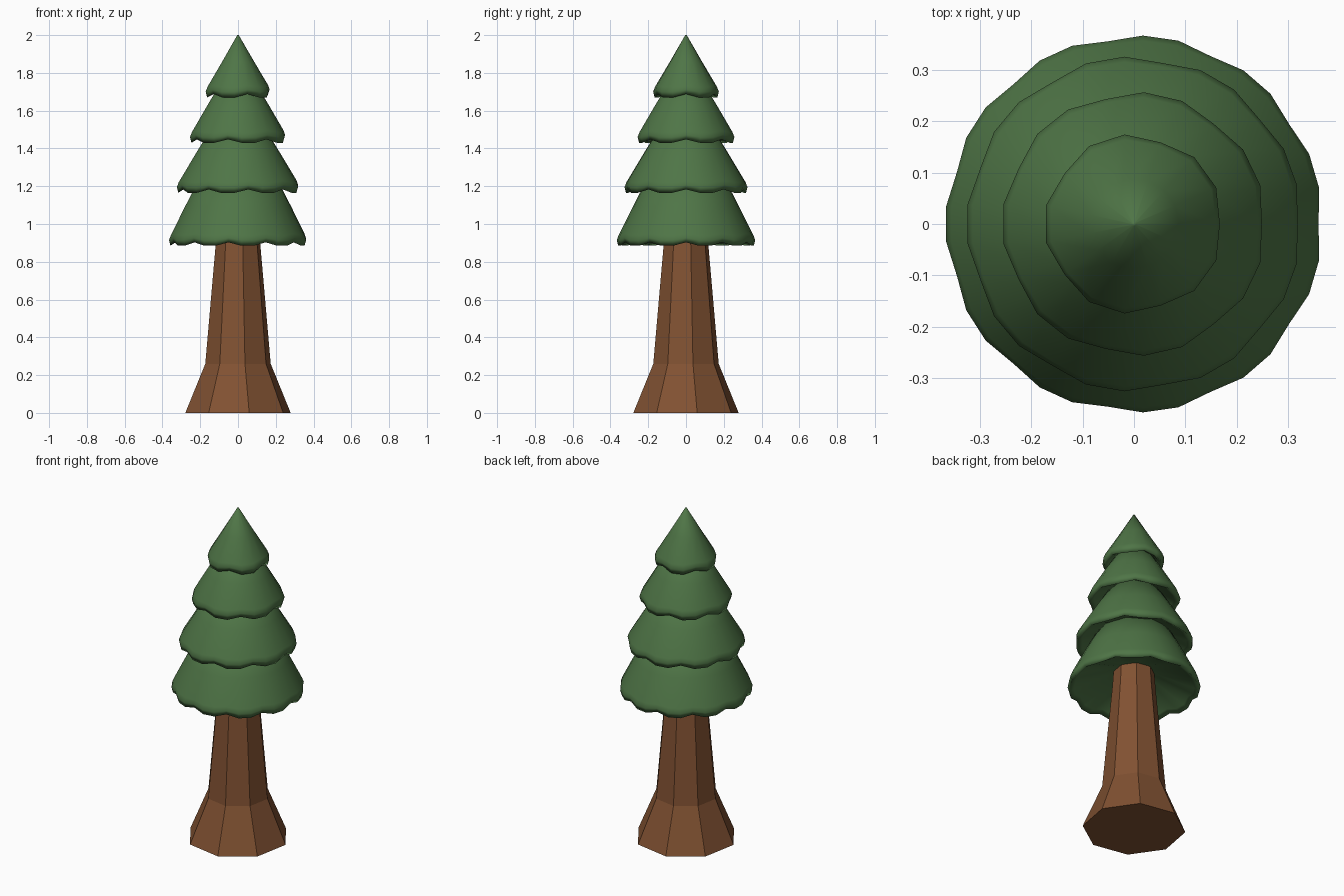
import bpy, bmesh, math

if "Cube" in bpy.data.objects:
    bpy.data.objects.remove(bpy.data.objects["Cube"])


def make_material(name, rgb):
    mat = bpy.data.materials.new(name)
    mat.diffuse_color = (*rgb, 1.0)
    mat.use_nodes = True
    mat.node_tree.nodes["Principled BSDF"].inputs["Base Color"].default_value = mat.diffuse_color
    return mat


bark = make_material("bark brown", (0.22, 0.084, 0.032))
needles = make_material("needle green", (0.078, 0.178, 0.062))


def loft(name, rings, mat, smooth):
    """Bridge equal-sized rings of points; cap the first and last ring."""
    bm = bmesh.new()
    loops = [[bm.verts.new(p) for p in ring] for ring in rings]
    n = len(loops[0])
    for a, b in zip(loops, loops[1:]):
        for i in range(n):
            j = (i + 1) % n
            bm.faces.new((a[i], a[j], b[j], b[i]))
    bm.faces.new(loops[0][::-1])
    bm.faces.new(loops[-1])
    bmesh.ops.remove_doubles(bm, verts=bm.verts, dist=0.0005)
    bmesh.ops.recalc_face_normals(bm, faces=bm.faces)
    for f in bm.faces:
        f.smooth = smooth
    mesh = bpy.data.meshes.new(name)
    bm.to_mesh(mesh)
    bm.free()
    mesh.materials.append(mat)
    obj = bpy.data.objects.new(name, mesh)
    bpy.context.collection.objects.link(obj)
    return obj


def ring(n, radius, z, start=0.0, dent=0.0, lift=0.0):
    """Ring of n points; every third point is pulled in and raised."""
    pts = []
    for i in range(n):
        a = start + 2 * math.pi * i / n
        valley = 1 if i % 3 == 0 else 0
        r = radius - dent * valley
        pts.append((r * math.cos(a), r * math.sin(a), z + lift * valley))
    return pts


# Trunk: eight flat sides with a flared foot
loft("trunk", [ring(8, r, z, math.radians(12)) for r, z in
               ((0.285, 0.0), (0.177, 0.26), (0.120, 0.90), (0.112, 1.02))],
     bark, False)

# Foliage tiers: lobes, rim radius, rim bottom z, top radius, top z
tiers = [
    ("bottom_foliage", 11, 0.367, 0.885, 0.195, 1.26),
    ("lower_foliage", 9, 0.326, 1.165, 0.135, 1.52),
    ("upper_foliage", 7, 0.257, 1.430, 0.085, 1.76),
    ("top_foliage", 5, 0.175, 1.670, 0.0, 2.0),
]
for name, lobes, r, z, top_r, top_z in tiers:
    n = lobes * 3
    rim_z = z + 0.042
    mid_r, mid_z = (r + top_r) / 2, (rim_z + top_z) / 2
    rings = [
        ring(n, r * 0.30, z + 0.11),                        # hollow underside
        ring(n, r - 0.035, z + 0.018, 0, 0.008, 0.016),     # inner lip
        ring(n, r - 0.008, z, 0, 0.008, 0.018),             # scalloped hem
        ring(n, r, rim_z - 0.012, 0, 0.008, 0.012),         # rim
        ring(n, r - 0.010, rim_z + 0.014, 0, 0.005, 0.008),  # shoulder
        ring(n, mid_r, mid_z),
    ]
    if top_r > 0:
        rings.append(ring(n, top_r, top_z))
    else:
        rings.append(ring(n, 0.004, top_z))
    loft(name, rings, needles, True)
